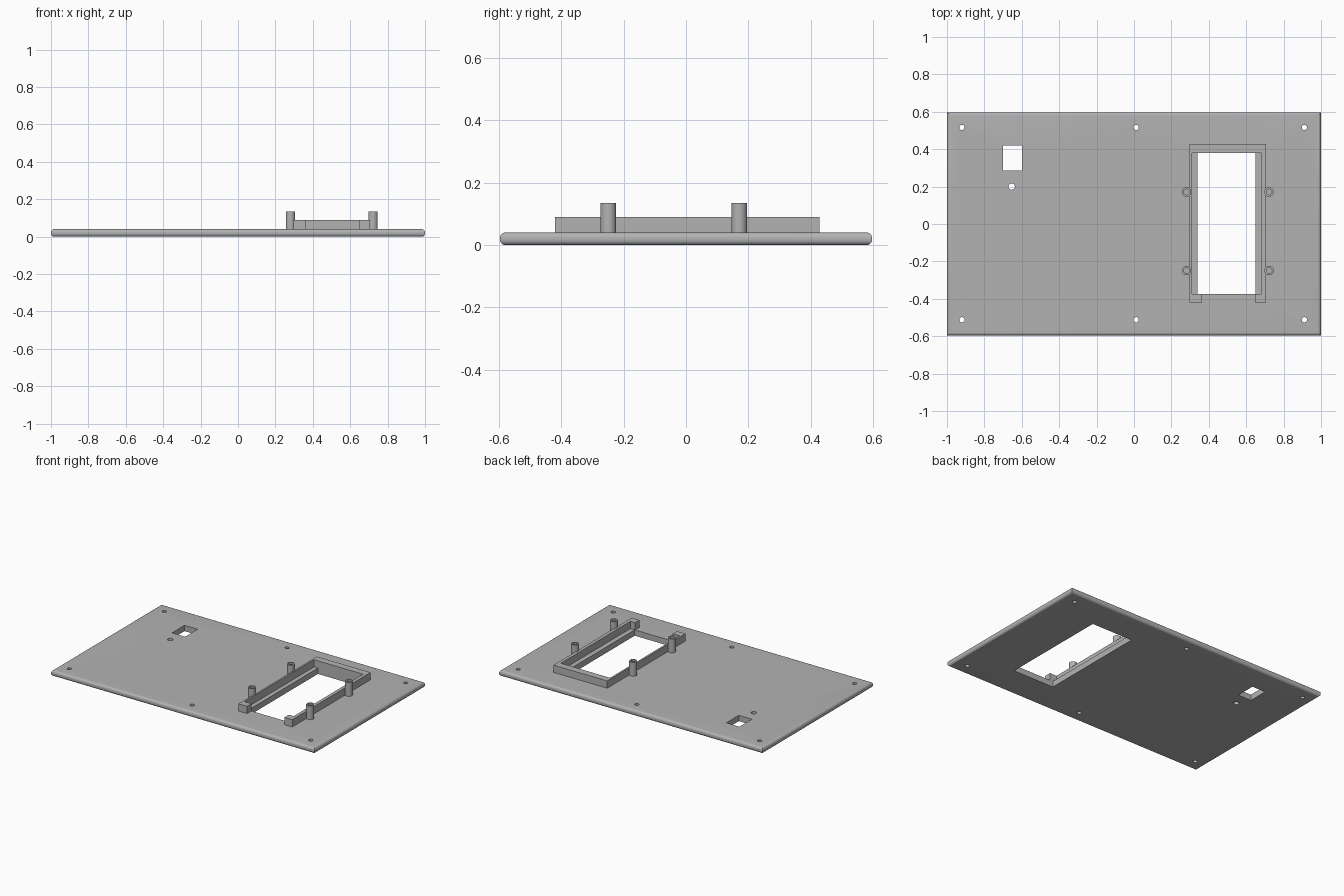
import bpy
import bmesh
from math import radians

default = bpy.data.objects.get("Cube")
if default:
    bpy.data.objects.remove(default, do_unlink=True)

grey = bpy.data.materials.new("light grey plastic")
grey.use_nodes = True
COLOUR = (0.45, 0.45, 0.45, 1)
grey.diffuse_color = COLOUR
grey.node_tree.nodes["Principled BSDF"].inputs["Base Color"].default_value = COLOUR

TOP = 0.04          # plate thickness
FRAME_TOP = 0.09
POST_TOP = 0.135


def finish(name, bm):
    mesh = bpy.data.meshes.new(name)
    bmesh.ops.recalc_face_normals(bm, faces=bm.faces)
    bm.to_mesh(mesh)
    bm.free()
    obj = bpy.data.objects.new(name, mesh)
    bpy.context.collection.objects.link(obj)
    mesh.materials.append(grey)
    return obj


def box(name, x0, x1, y0, y1, z0, z1):
    bm = bmesh.new()
    bmesh.ops.create_cube(bm, size=1)
    for v in bm.verts:
        v.co = ((x0 + x1) / 2 + v.co.x * (x1 - x0),
                (y0 + y1) / 2 + v.co.y * (y1 - y0),
                (z0 + z1) / 2 + v.co.z * (z1 - z0))
    return finish(name, bm)


def cylinder(name, x, y, radius, z0, z1, sides=32):
    bm = bmesh.new()
    bmesh.ops.create_cone(bm, cap_ends=True, segments=sides, radius1=radius,
                          radius2=radius, depth=z1 - z0)
    bmesh.ops.translate(bm, verts=bm.verts, vec=(x, y, (z0 + z1) / 2))
    return finish(name, bm)


def select(obj):
    bpy.ops.object.select_all(action="DESELECT")
    obj.select_set(True)
    bpy.context.view_layer.objects.active = obj


def cut(obj, cutters):
    select(obj)
    for cutter in cutters:
        mod = obj.modifiers.new("cut", "BOOLEAN")
        mod.operation = "DIFFERENCE"
        mod.solver = "EXACT"
        mod.object = cutter
        bpy.ops.object.modifier_apply(modifier=mod.name)
        bpy.data.objects.remove(cutter, do_unlink=True)


def smooth(obj):
    select(obj)
    bpy.ops.object.shade_smooth_by_angle(angle=radians(30))


# Panel with rounded rims and mitred corners
panel = box("panel", -1, 1, -0.597, 0.597, 0, TOP)
bm = bmesh.new()
bm.from_mesh(panel.data)
rims = [e for e in bm.edges if abs(e.verts[0].co.z - e.verts[1].co.z) < 0.001]
bmesh.ops.bevel(bm, geom=rims, offset=0.017, segments=6, profile=0.5, affect="EDGES")
bm.to_mesh(panel.data)
bm.free()

# Display window, switch opening and screw holes
cutters = [box("window_cutter", 0.34, 0.65, -0.373, 0.38, -0.1, 0.1),
           box("switch_cutter", -0.70, -0.60, 0.285, 0.42, -0.1, 0.1),
           cylinder("lamp_cutter", -0.654, 0.20, 0.017, -0.1, 0.1)]
for x in (-0.92, 0.011, 0.911):
    for y in (-0.512, 0.516):
        cutters.append(cylinder("screw_cutter", x, y, 0.014, -0.1, 0.1))
cut(panel, cutters)
smooth(panel)

# Raised frame around the window, one outline open at the front
outline = [(0.298, -0.42), (0.363, -0.42), (0.363, -0.373), (0.31, -0.373),
           (0.31, 0.38), (0.683, 0.38), (0.683, -0.373), (0.647, -0.373),
           (0.647, -0.42), (0.706, -0.42), (0.706, 0.428), (0.298, 0.428)]
bm = bmesh.new()
face = bm.faces.new([bm.verts.new((x, y, TOP)) for x, y in outline])
wall = bmesh.ops.extrude_face_region(bm, geom=[face])["geom"]
bmesh.ops.translate(bm, vec=(0, 0, FRAME_TOP - TOP),
                    verts=[g for g in wall if isinstance(g, bmesh.types.BMVert)])
finish("window_frame", bm)

# Hollow mounting posts
for side, x in (("right", 0.281), ("left", 0.722)):
    for end, y in (("front", -0.249), ("back", 0.171)):
        post = cylinder(f"{end}_{side}_post", x, y, 0.025, TOP, POST_TOP)
        cut(post, [cylinder("bore_cutter", x, y, 0.015, TOP + 0.005, POST_TOP + 0.05)])
        smooth(post)
